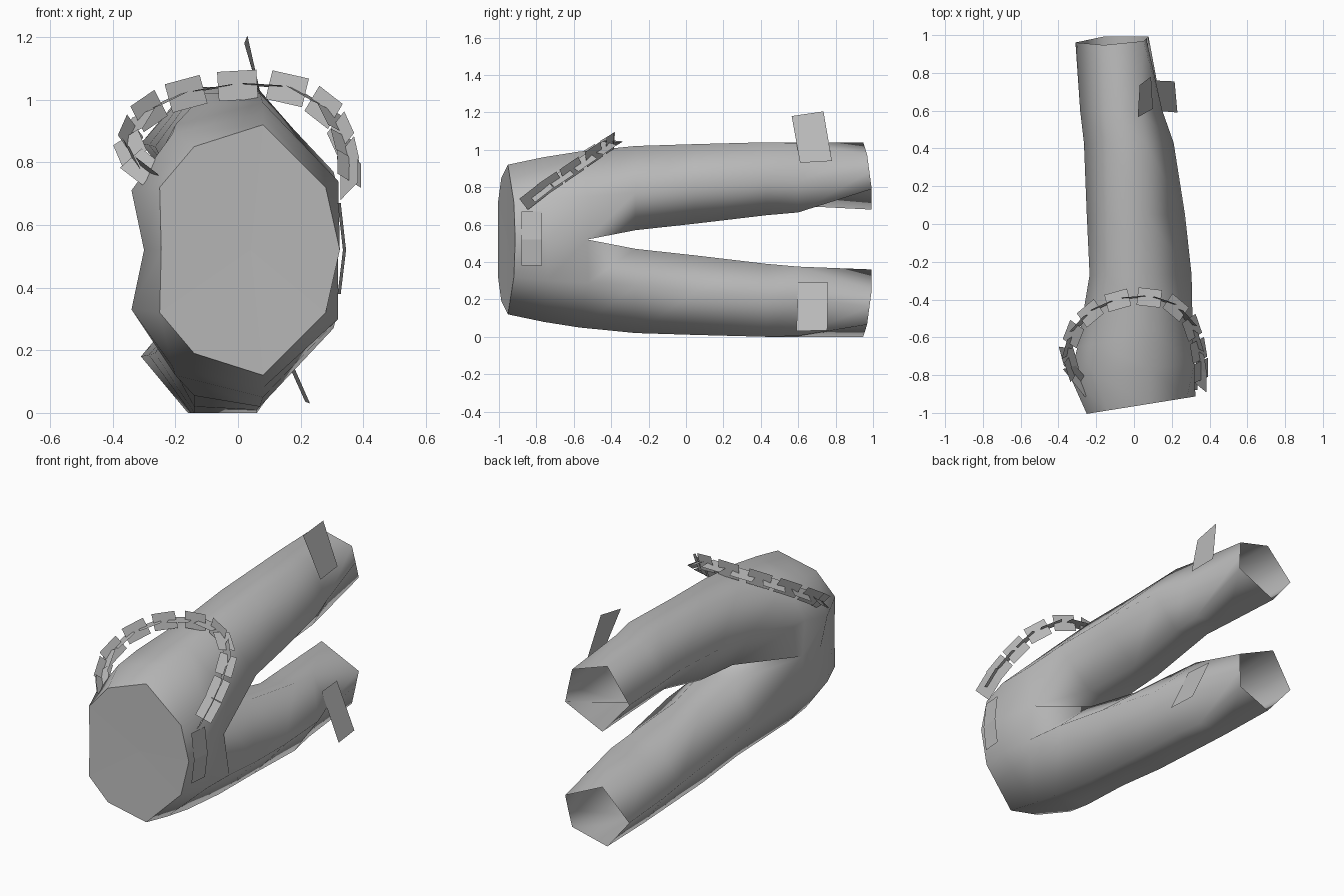
import bpy
import bmesh
import math
from mathutils import Vector, Matrix

if "Cube" in bpy.data.objects:
    bpy.data.objects.remove(bpy.data.objects["Cube"], do_unlink=True)

# One plain cloth colour
cloth = bpy.data.materials.new("grey_cloth")
cloth.use_nodes = True
GREY = (0.5, 0.5, 0.5, 1)
cloth.diffuse_color = GREY
cloth.node_tree.nodes["Principled BSDF"].inputs["Base Color"].default_value = GREY

MID = 0.52  # height of the mirror plane between the legs


def finish(name, bm, smooth=False):
    mesh = bpy.data.meshes.new(name)
    bm.to_mesh(mesh)
    bm.free()
    mesh.materials.append(cloth)
    for poly in mesh.polygons:
        poly.use_smooth = smooth
    obj = bpy.data.objects.new(name, mesh)
    bpy.context.scene.collection.objects.link(obj)
    return obj


def strip(name, rows):
    """Thin cloth plate made from successive pairs of points."""
    bm = bmesh.new()
    verts = [[bm.verts.new(p) for p in row] for row in rows]
    for a, b in zip(verts, verts[1:]):
        bm.faces.new((a[0], a[1], b[1], b[0]))
    return finish(name, bm)


# Cross-sections of one half: (y, slope of y over x, slope of y over height, (x, height) points)
# Each runs from the front centre, over the outside, to the back centre.
RINGS = [
    (-0.965, 0.16, 0, [(.325, 0), (.28, .2), (.08, .4), (-.14, .33), (-.25, .2), (-.245, 0)]),
    (-0.77, 0.1, 0, [(.32, 0), (.32, .22), (.08, .44), (-.21, .37), (-.34, .19), (-.3, 0)]),
    (-0.59, 0.22, 0, [(.28, 0), (.31, .23), (.08, .47), (-.2, .4), (-.3, .21), (-.285, 0)]),
    (-0.27, 0, 0, [(.09, .05), (.305, .25), (.07, .5), (-.14, .465), (-.235, .27), (-.11, .05)]),
    (0.05, 0, 0, [(.04, .085), (.27, .28), (.06, .51), (-.14, .5), (-.25, .3), (-.13, .09)]),
    (0.43, 0, 0, [(.06, .13), (.21, .31), (.06, .52), (-.14, .52), (-.265, .33), (-.16, .19)]),
    (0.6, 0, 0, [(.06, .145), (.15, .31), (.03, .515), (-.15, .52), (-.285, .335), (-.16, .18)]),
    (1.022, 0.06, -0.125, [(.077, .27), (.065, .36), (.05, .455), (-.16, .52), (-.31, .34), (-.16, .16)]),
]
CROTCH = 2  # legs become closed tubes from this ring on


def ring_points(ring, side):
    y, kx, kh, pts = ring
    return [Vector((x, y + kx * x + kh * h, MID + side * h)) for x, h in pts]


# Trousers: both halves lofted, then welded along the centre
bm = bmesh.new()
for side in (1, -1):
    loops = [[bm.verts.new(p) for p in ring_points(r, side)] for r in RINGS]
    for i, (a, b) in enumerate(zip(loops, loops[1:])):
        count = len(a)
        for j in range(count if i >= CROTCH else count - 1):
            k = (j + 1) % count
            quad = (a[j], a[k], b[k], b[j])
            bm.faces.new(quad if side > 0 else quad[::-1])
bmesh.ops.remove_doubles(bm, verts=bm.verts, dist=0.0005)
bmesh.ops.recalc_face_normals(bm, faces=bm.faces)
finish("trousers", bm, smooth=True)

# Waist cap: shallow fan closing the front opening
bm = bmesh.new()
outline = ring_points(RINGS[0], 1) + ring_points(RINGS[0], -1)[-2:0:-1]
rim = [bm.verts.new(p) for p in outline]
hub = bm.verts.new((0.04, -0.955, MID))
for a, b in zip(rim, rim[1:] + rim[:1]):
    bm.faces.new((hub, a, b))
bmesh.ops.recalc_face_normals(bm, faces=bm.faces)
if sum(f.normal.y for f in bm.faces) > 0:
    bmesh.ops.reverse_faces(bm, faces=bm.faces)
finish("waist_cap", bm)

# Fly patch bent over the front centre
strip("fly_patch", [
    ((x, -0.88, z), (x + 0.01, -0.77, z))
    for x, z in ((.318, .38), (.335, MID), (.318, .67))
])

# Tags near the leg ends
strip("upper_leg_tag", [
    ((.02, .565, 1.18), (.03, .735, 1.205)),
    ((.1, .61, .93), (.09, .78, .94)),
])
strip("lower_leg_tag", [
    ((.23, .59, .03), (.215, .755, .035)),
    ((.115, .6, .29), (.1, .76, .29)),
])

# Belt chain: flat overlapping links along an arc, each twisted across the next
PATH = [Vector(p) for p in (
    (-.26, -.86, .75), (-.325, -.78, .8), (-.355, -.67, .87), (-.3, -.53, .96),
    (-.18, -.43, 1.02), (0, -.38, 1.05), (.17, -.4, 1.04), (.29, -.5, .97),
    (.335, -.63, .88), (.355, -.75, .8), (.355, -.84, .73))]


def along(t):
    """Point at fraction t of the path."""
    s = min(t, 0.9999) * (len(PATH) - 1)
    i = int(s)
    return PATH[i].lerp(PATH[i + 1], s - i)


LINKS = 21
bm = bmesh.new()
for n in range(LINKS):
    start, end = along(n / LINKS), along((n + 1) / LINKS)
    mid = (start + end) / 2
    axis = (end - start).normalized()
    half = axis * 0.063
    outward = mid - Vector((0, -0.8, 0.7))
    across = axis.cross(outward).normalized()
    twist = math.radians(45 if n % 2 else -45)
    across = Matrix.Rotation(twist, 3, axis) @ across * 0.047
    corners = (mid - half - across, mid + half - across,
               mid + half + across, mid - half + across)
    bm.faces.new([bm.verts.new(c) for c in corners])
finish("belt_chain", bm)
